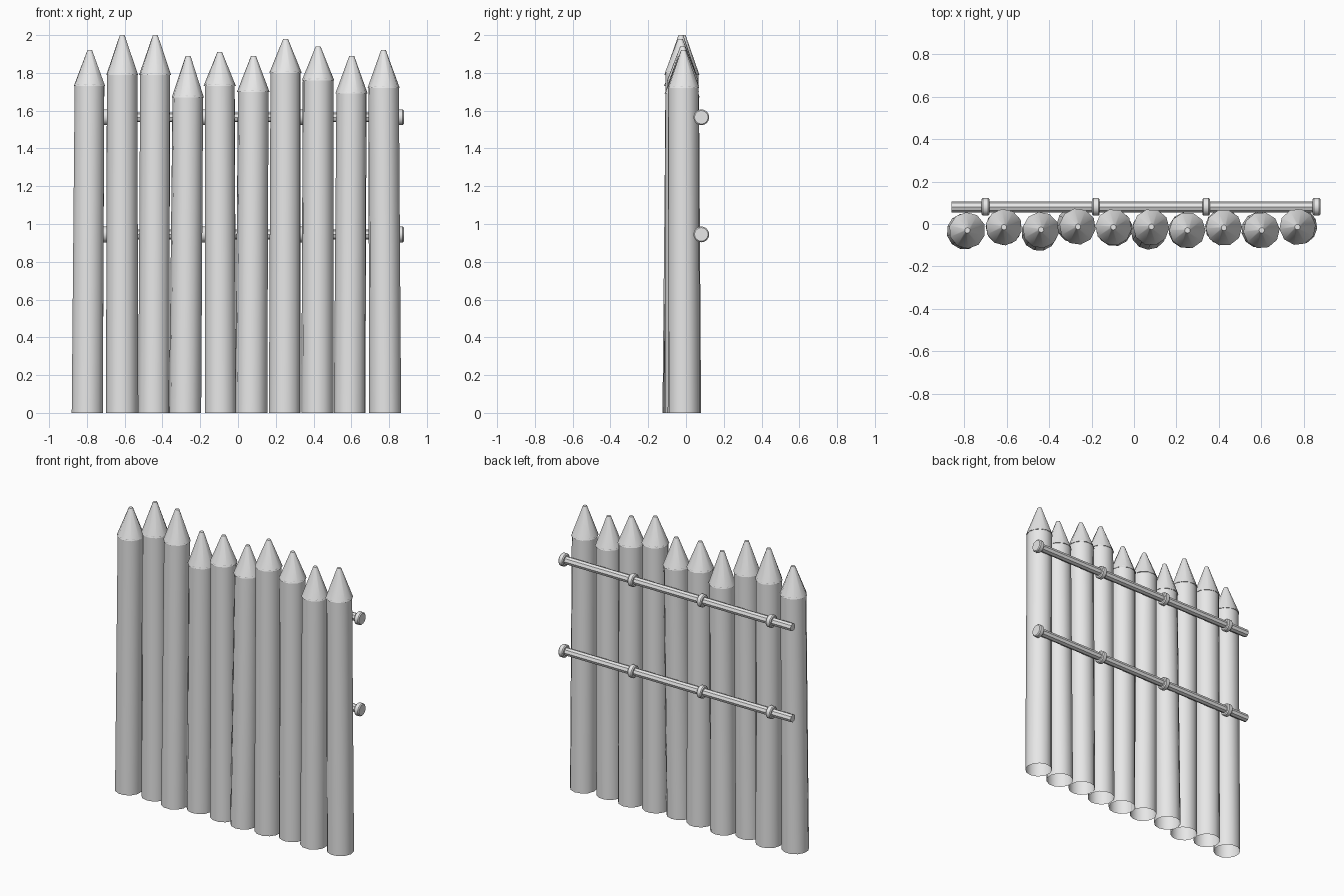
import bpy, bmesh, math
from mathutils import Matrix

cube = bpy.data.objects.get("Cube")
if cube:
    bpy.data.objects.remove(cube, do_unlink=True)

grey = bpy.data.materials.new("light_grey")
grey.use_nodes = True
grey.diffuse_color = (0.8, 0.8, 0.8, 1)
grey.node_tree.nodes["Principled BSDF"].inputs["Base Color"].default_value = (0.8, 0.8, 0.8, 1)


def finish(name, bm):
    mesh = bpy.data.meshes.new(name)
    bm.to_mesh(mesh)
    bm.free()
    mesh.materials.append(grey)
    ob = bpy.data.objects.new(name, mesh)
    bpy.context.collection.objects.link(ob)
    bpy.ops.object.select_all(action="DESELECT")
    ob.select_set(True)
    bpy.context.view_layer.objects.active = ob
    bpy.ops.object.shade_smooth_by_angle(angle=math.radians(42))
    return ob


def leaning_cone(name, foot, head, height, z0, z1, r0, r1, sides, caps, turn):
    """Upright tapered tube between z0 and z1, sheared along the foot-to-head line."""
    bm = bmesh.new()
    place = Matrix.Translation((0, 0, (z0 + z1) / 2)) @ Matrix.Rotation(turn, 4, "Z")
    bmesh.ops.create_cone(bm, cap_ends=caps, segments=sides, radius1=r0,
                          radius2=r1, depth=z1 - z0, matrix=place)
    for v in bm.verts:
        t = v.co.z / height
        v.co.x += foot[0] + (head[0] - foot[0]) * t
        v.co.y += foot[1] + (head[1] - foot[1]) * t
    return finish(name, bm)


def bar(name, x0, x1, y, z, radius, sides):
    bm = bmesh.new()
    place = Matrix.Translation(((x0 + x1) / 2, y, z)) @ Matrix.Rotation(math.pi / 2, 4, "Y")
    bmesh.ops.create_cone(bm, cap_ends=True, segments=sides, radius1=radius,
                          radius2=radius, depth=x1 - x0, matrix=place)
    return finish(name, bm)


# Stakes: foot x, foot y, tip x, tip y, shoulder height, tip height
stakes = [
    (-0.798, -0.035, -0.785, -0.030, 1.73, 1.92),
    (-0.614, -0.015, -0.613, -0.015, 1.79, 2.00),
    (-0.446, -0.042, -0.438, -0.027, 1.79, 2.00),
    (-0.280, -0.005, -0.264, -0.013, 1.67, 1.89),
    (-0.093, -0.020, -0.097, -0.015, 1.73, 1.91),
    (0.070, -0.036, 0.082, -0.013, 1.70, 1.89),
    (0.247, -0.030, 0.252, -0.030, 1.80, 1.98),
    (0.420, -0.015, 0.424, -0.018, 1.76, 1.94),
    (0.591, -0.028, 0.602, -0.030, 1.69, 1.89),
    (0.779, -0.012, 0.770, -0.014, 1.72, 1.92),
]
for i, (fx, fy, tx, ty, shoulder, tip) in enumerate(stakes, 1):
    turn = i * 1.3
    # Hollow-ended post and its slightly overhanging point
    leaning_cone(f"post_{i}", (fx, fy), (tx, ty), tip, 0, shoulder + 0.01,
                 0.085, 0.081, 12, False, turn)
    leaning_cone(f"post_point_{i}", (fx, fy), (tx, ty), tip, shoulder, tip,
                 0.086, 0.013, 10, True, turn)

# Two back rails with evenly spaced collars
for level, z in (("lower", 0.945), ("upper", 1.565)):
    bar(f"{level}_rail", -0.86, 0.87, 0.081, z, 0.026, 8)
    for k in range(4):
        x = -0.70 + 0.52 * k
        collar = bar(f"{level}_rail_collar_{k + 1}", x - 0.018, x + 0.018, 0.081, z, 0.042, 16)
        bevel = collar.modifiers.new("soft_rim", "BEVEL")
        bevel.width = 0.006
        bevel.segments = 1
        bevel.limit_method = "ANGLE"
        bevel.angle_limit = math.radians(50)
